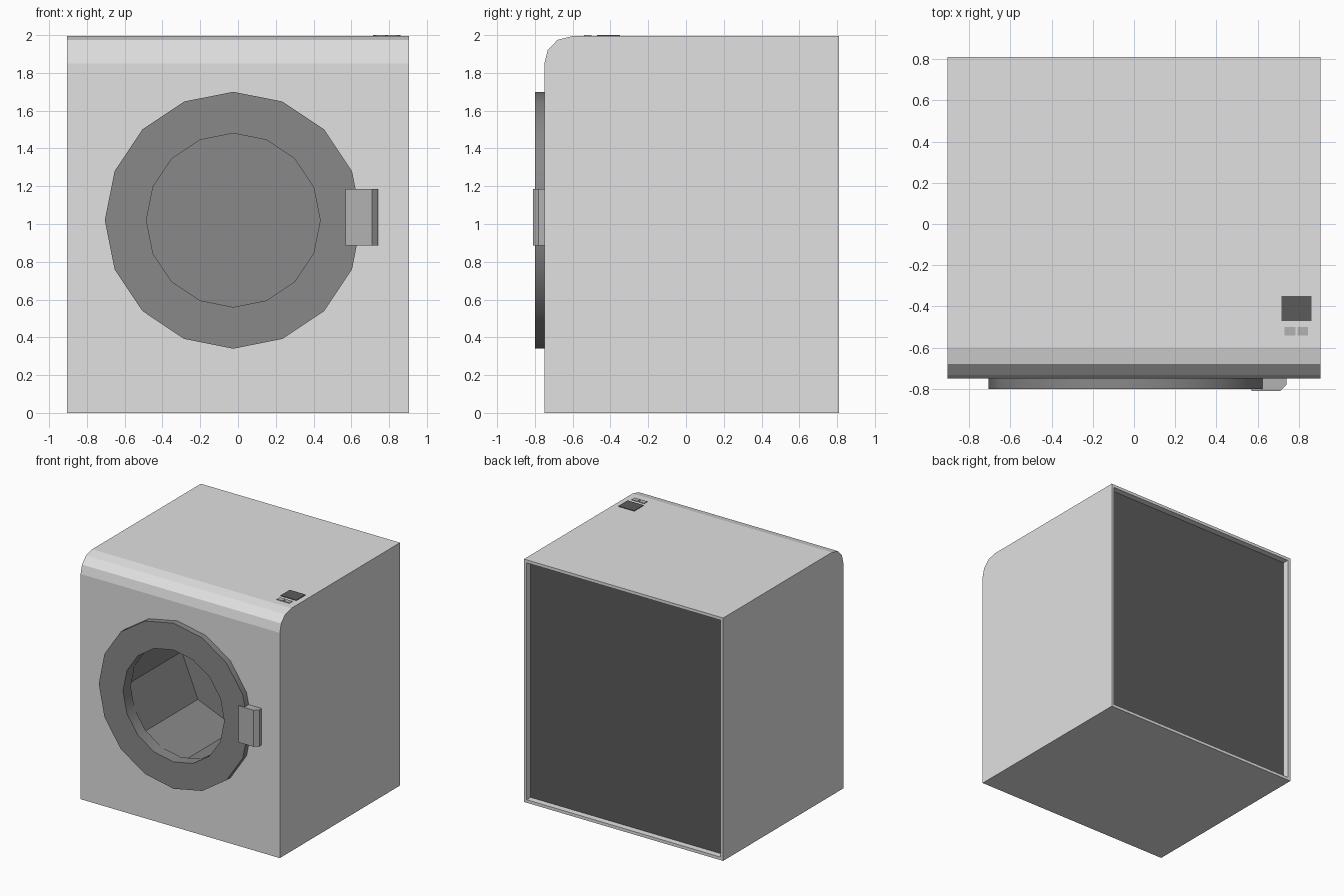
import bpy, bmesh, math
from mathutils import Vector

if "Cube" in bpy.data.objects:
    bpy.data.objects.remove(bpy.data.objects["Cube"])


def material(name, v):
    m = bpy.data.materials.new(name)
    m.diffuse_color = (v, v, v, 1)
    m.use_nodes = True
    m.node_tree.nodes["Principled BSDF"].inputs["Base Color"].default_value = m.diffuse_color
    return m


LIGHT = material("light_grey", 0.75)
MID = material("mid_grey", 0.45)
DARK = material("dark_grey", 0.25)
CHARCOAL = material("charcoal", 0.105)
CX, CZ = -0.025, 1.02      # door centre
TOP = 1.995


def finish(bm, name, *mats):
    me = bpy.data.meshes.new(name)
    bm.to_mesh(me)
    bm.free()
    for m in mats:
        me.materials.append(m)
    ob = bpy.data.objects.new(name, me)
    bpy.context.scene.collection.objects.link(ob)
    return ob


def circle(bm, r, y, n):
    return [bm.verts.new((CX + r * math.sin(2 * math.pi * i / n), y,
                          CZ + r * math.cos(2 * math.pi * i / n))) for i in range(n)]


def loft(bm, rings):
    n = len(rings[0])
    for a, b in zip(rings, rings[1:]):
        for i in range(n):
            j = (i + 1) % n
            bm.faces.new((a[i], a[j], b[j], b[i]))


def prism(bm, pts, axis, lo, hi):
    """Extrude a 2D outline along x (points are y,z) or z (points are x,y)."""
    def at(p, t):
        return (t, *p) if axis == 'x' else (*p, t)
    a = [bm.verts.new(at(p, lo)) for p in pts]
    b = [bm.verts.new(at(p, hi)) for p in pts]
    bm.faces.new(a)
    bm.faces.new(b)
    loft(bm, [a, b])
    bmesh.ops.recalc_face_normals(bm, faces=bm.faces)


def block(name, pts, lo, hi, mat):
    bm = bmesh.new()
    prism(bm, pts, 'z', lo, hi)
    return finish(bm, name, mat)


def rect(x0, x1, y0, y1):
    return [(x0, y0), (x1, y0), (x1, y1), (x0, y1)]


# Cabinet with rounded top front edge
bm = bmesh.new()
prism(bm, [(0.81, 0), (-0.75, 0), (-0.75, 1.85), (-0.732, 1.92),
           (-0.68, 1.975), (-0.60, TOP), (0.81, TOP)], 'x', -0.905, 0.905)

# Recessed back panel
back = max(bm.faces, key=lambda f: f.normal.y)
bmesh.ops.inset_individual(bm, faces=[back], thickness=0.035)
bmesh.ops.inset_individual(bm, faces=[back], thickness=0.001)
for v in back.verts:
    v.co.y -= 0.05
back.material_index = 1

# Round door opening in the front face
front = min(bm.faces, key=lambda f: f.normal.y)
edges = list(front.edges)
bmesh.ops.delete(bm, geom=[front], context='FACES_ONLY')
hole = circle(bm, 0.46, -0.75, 16)
edges += [bm.edges.new((hole[i], hole[(i + 1) % 16])) for i in range(16)]
bmesh.ops.triangle_fill(bm, edges=edges, use_beauty=True, normal=Vector((0, -1, 0)))
bm.normal_update()
for f in bm.faces:
    c = f.calc_center_median()
    if abs(c.y + 0.75) < 0.001 and f.normal.y > 0:
        f.normal_flip()
finish(bm, "cabinet", LIGHT, CHARCOAL)

# Door ring with inner lip
bm = bmesh.new()
loft(bm, [circle(bm, r, y, 16) for r, y in
          ((0.68, -0.75), (0.68, -0.80), (0.46, -0.80), (0.46, -0.70))])
bmesh.ops.recalc_face_normals(bm, faces=bm.faces)
bm.normal_update()
flat = [f for f in bm.faces if abs(f.normal.y) > 0.9]
if flat[0].normal.y > 0:
    bmesh.ops.reverse_faces(bm, faces=bm.faces)
ring = finish(bm, "door_ring", DARK)
bpy.context.view_layer.objects.active = ring
ring.select_set(True)
bpy.ops.object.shade_smooth_by_angle(angle=math.radians(30))

# Eight-sided drum, open at the front
bm = bmesh.new()
rings = [circle(bm, 0.50, y, 8) for y in (-0.70, 0.02)]
loft(bm, rings)
bm.faces.new(rings[1])
bm.normal_update()
centre = Vector((CX, -0.35, CZ))
for f in bm.faces:
    if f.normal.dot(centre - f.calc_center_median()) < 0:
        f.normal_flip()
finish(bm, "drum", DARK)

# Door handle with chamfered outer edge
block("door_handle", [(0.57, -0.75), (0.57, -0.81), (0.71, -0.81),
                      (0.74, -0.78), (0.74, -0.75)], 0.885, 1.185, MID)

# Display and two buttons on the top
block("display", rect(0.715, 0.86, -0.47, -0.35), TOP - 0.002, 2.0, CHARCOAL)
for side, x in (("left", 0.73), ("right", 0.792)):
    block(side + "_button", rect(x, x + 0.052, -0.54, -0.50), TOP - 0.002, 2.0, MID)
